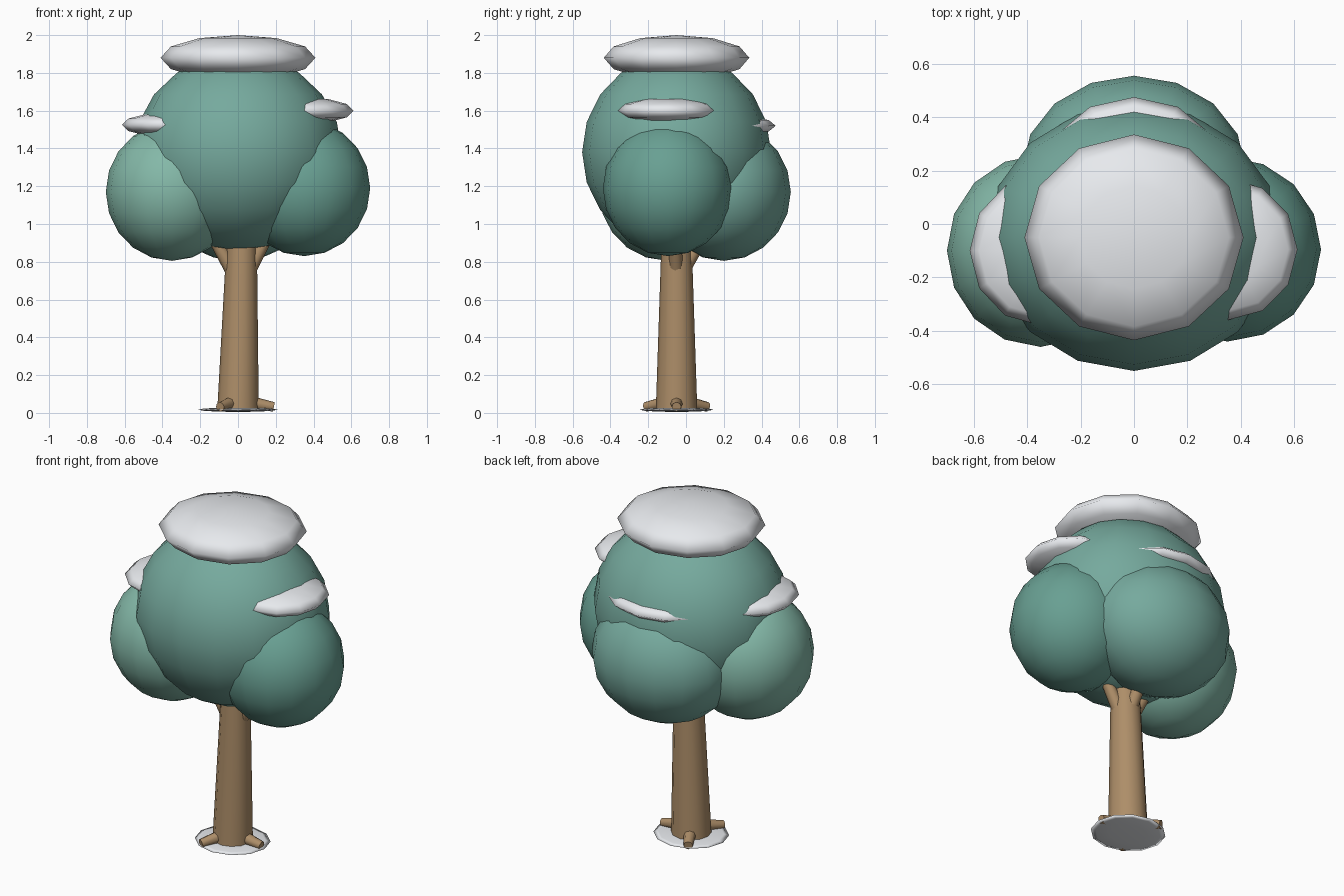
import bpy
from math import cos, sin, radians
from mathutils import Vector

if "Cube" in bpy.data.objects:
    bpy.data.objects.remove(bpy.data.objects["Cube"])


def material(name, rgb):
    m = bpy.data.materials.new(name)
    m.diffuse_color = (*rgb, 1)
    m.use_nodes = True
    m.node_tree.nodes["Principled BSDF"].inputs["Base Color"].default_value = m.diffuse_color
    return m


BARK = material("bark", (0.42, 0.27, 0.14))
LEAF = material("leaf", (0.18, 0.40, 0.34))
LEAF_LIGHT = material("leaf_light", (0.23, 0.48, 0.39))
LEAF_DARK = material("leaf_dark", (0.14, 0.35, 0.29))
SNOW = material("snow", (0.80, 0.82, 0.85))


def finish(name, mat):
    ob = bpy.context.object
    ob.name = name
    ob.data.materials.append(mat)
    return ob


def blob(name, loc, radii, mat, segs=16, rings=10):
    """Smooth low-poly ellipsoid."""
    bpy.ops.mesh.primitive_uv_sphere_add(segments=segs, ring_count=rings, radius=1, location=loc)
    bpy.context.object.scale = radii
    bpy.ops.object.transform_apply(location=False, rotation=False, scale=True)
    bpy.ops.object.shade_smooth()
    return finish(name, mat)


def limb(name, a, b, r1, r2, segs=8):
    """Tapered limb from point a to point b."""
    a, b = Vector(a), Vector(b)
    bpy.ops.mesh.primitive_cone_add(vertices=segs, radius1=r1, radius2=r2,
                                    depth=(b - a).length, location=(a + b) / 2)
    bpy.context.object.rotation_euler = (b - a).to_track_quat('Z', 'Y').to_euler()
    bpy.ops.object.shade_smooth_by_angle(angle=radians(50))
    return finish(name, BARK)


CY = -0.05  # depth of the trunk axis

# Trunk, leaning slightly to the right
limb("trunk", (0, CY, 0.01), (0.022, CY, 1.0), 0.11, 0.077, 12)

# Three roots
for i in range(3):
    t = radians(120 * i)
    d = Vector((cos(t), sin(t), 0))
    base = Vector((0, CY, 0))
    limb(f"root_{i + 1}", base + d * 0.06 + Vector((0, 0, 0.055)),
         base + d * 0.19 + Vector((0, 0, 0.032)), 0.036, 0.025)

# Three branches reaching into the side lobes
limb("branch_left", (0.0, CY, 0.70), (-0.16, -0.06, 0.98), 0.04, 0.03)
limb("branch_right", (0.03, CY, 0.70), (0.18, -0.06, 0.98), 0.04, 0.03)
limb("branch_back", (0.02, CY, 0.70), (0.01, 0.12, 0.98), 0.04, 0.03)

# Foliage
blob("crown", (0, CY, 1.38), (0.55, 0.50, 0.52), LEAF)
blob("lobe_left", (-0.35, -0.10, 1.17), (0.35, 0.36, 0.365), LEAF_LIGHT)
blob("lobe_right", (0.35, -0.095, 1.19), (0.35, 0.345, 0.36), LEAF_DARK)
blob("lobe_back", (0, 0.20, 1.17), (0.42, 0.355, 0.365), LEAF)

# Snow caps and snow at the foot
for name, loc, radii in (
    ("snow_top", (0, CY, 1.88), (0.41, 0.385, 0.12)),
    ("snow_left", (-0.35, -0.10, 1.525), (0.265, 0.28, 0.067)),
    ("snow_right", (0.35, -0.095, 1.60), (0.262, 0.265, 0.07)),
    ("snow_back", (0, 0.20, 1.52), (0.33, 0.275, 0.06)),
    ("snow_foot", (0, CY, 0.017), (0.21, 0.195, 0.012)),
):
    blob(name, loc, radii, SNOW, 12, 6)
